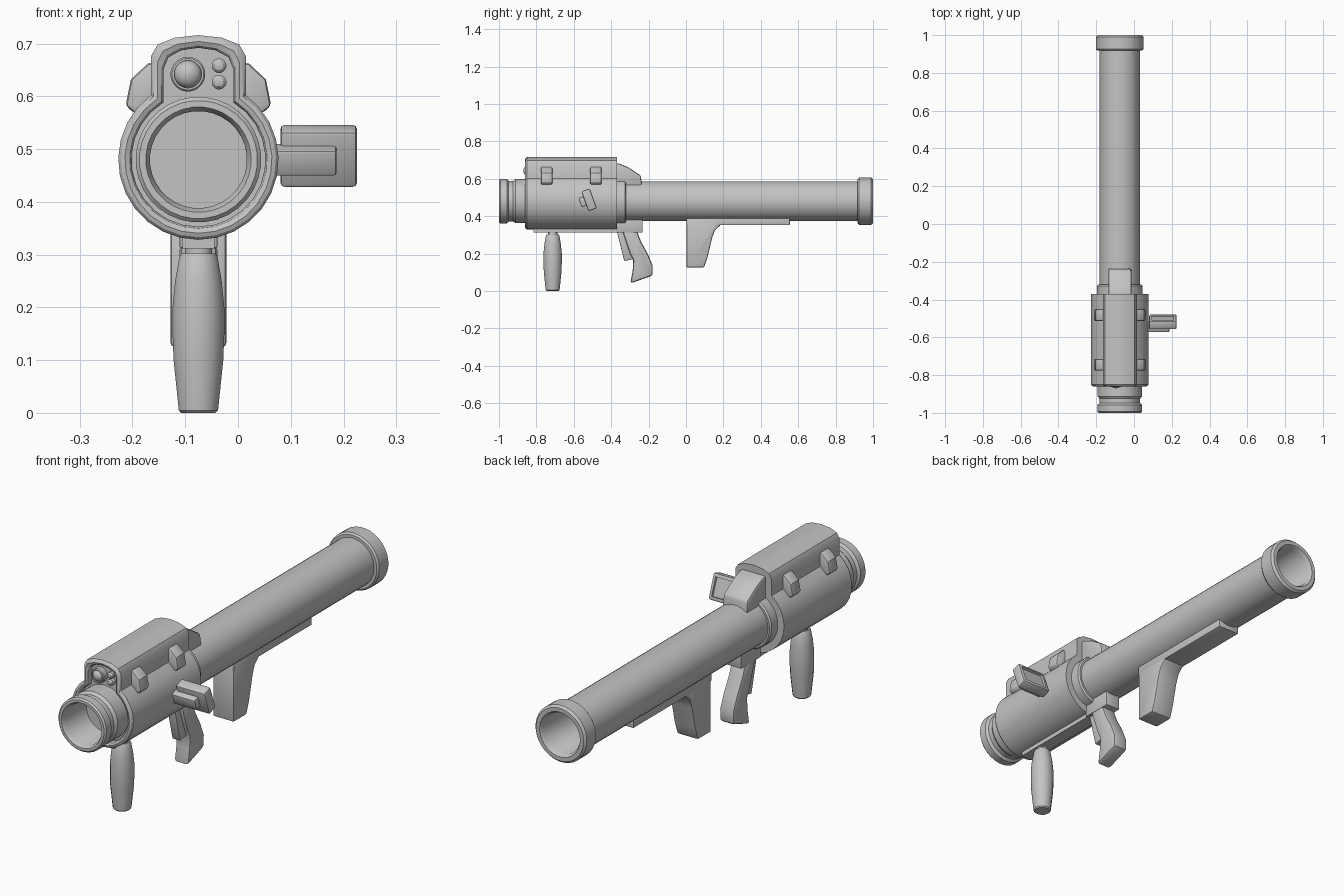
import bpy, bmesh, math
from mathutils import Matrix, Vector

if "Cube" in bpy.data.objects:
    bpy.data.objects.remove(bpy.data.objects["Cube"])

AX, AZ = -0.075, 0.48          # tube axis

grey = bpy.data.materials.new("grey metal")
grey.diffuse_color = (0.55, 0.55, 0.55, 1)
grey.use_nodes = True
grey.node_tree.nodes["Principled BSDF"].inputs["Base Color"].default_value = grey.diffuse_color


def finish(name, bm, angle=32):
    bmesh.ops.remove_doubles(bm, verts=bm.verts, dist=1e-5)
    bmesh.ops.recalc_face_normals(bm, faces=bm.faces)
    me = bpy.data.meshes.new(name)
    bm.to_mesh(me)
    bm.free()
    me.materials.append(grey)
    me.shade_smooth()
    me.set_sharp_from_angle(angle=math.radians(angle))
    ob = bpy.data.objects.new(name, me)
    bpy.context.collection.objects.link(ob)
    return ob


def loft(bm, rings, cap=True):
    """Bridge closed rings of points and cap both ends."""
    vs = [[bm.verts.new(p) for p in r] for r in rings]
    n = len(vs[0])
    for a, b in zip(vs, vs[1:]):
        for i in range(n):
            j = (i + 1) % n
            bm.faces.new((a[i], a[j], b[j], b[i]))
    if cap:
        bm.faces.new(vs[0])
        bm.faces.new(vs[-1])


def lathe(name, prof, centre, axis='Y', n=32):
    """Revolve (position, radius) pairs; end rings are capped flat."""
    bm = bmesh.new()
    rings = []
    for t, r in prof:
        ring = []
        for i in range(n):
            a = 2 * math.pi * (i + 0.5) / n
            u, v = r * math.cos(a), r * math.sin(a)
            ring.append((centre[0] + u, t, centre[1] + v) if axis == 'Y'
                        else (centre[0] + u, centre[1] + v, t))
        rings.append(ring)
    loft(bm, rings)
    return finish(name, bm)


def soften(bm, width):
    bmesh.ops.recalc_face_normals(bm, faces=bm.faces)
    edges = [e for e in bm.edges if e.calc_face_angle(0) > math.radians(40)]
    bmesh.ops.bevel(bm, geom=edges, offset=width, segments=2, profile=0.5,
                    affect='EDGES', clamp_overlap=True)


def prism(name, pts, axis, lo, hi, bevel=0.0):
    """Extrude a profile: (y, z) along X or (x, z) along Y."""
    bm = bmesh.new()
    loft(bm, [[(t, a, b) if axis == 'X' else (a, t, b) for a, b in pts]
              for t in (lo, hi)])
    if bevel:
        soften(bm, bevel)
    return finish(name, bm)


def rect(a0, a1, b0, b1):
    return [(a0, b0), (a1, b0), (a1, b1), (a0, b1)]


# launch tube with hollow ends, grooved muzzle and rear collar
lathe("tube", [
    (-0.6, 0.092), (-0.985, 0.092), (-1.0, 0.1), (-1.0, 0.112), (-0.993, 0.119),
    (-0.958, 0.119), (-0.948, 0.108), (-0.925, 0.108), (-0.912, 0.118),
    (-0.8, 0.118), (-0.8, 0.107), (0.918, 0.107), (0.918, 0.12), (0.926, 0.127),
    (0.99, 0.127), (1.0, 0.118), (1.0, 0.1), (0.985, 0.091), (0.6, 0.091)], (AX, AZ))
lathe("tube_band", [(-0.4, 0.121), (-0.327, 0.121), (-0.32, 0.115), (-0.32, 0.1)],
      (AX, AZ))


# housing: keyhole section with a rounded rim and a recessed front panel
def keyhole(r, w, top):
    a0 = math.acos(w / r)
    sweep = math.pi + 2 * a0
    pts = [(r * math.cos(a0 - sweep * i / 22), r * math.sin(a0 - sweep * i / 22))
           for i in range(23)]
    return pts + [(-w, top - 0.04), (-0.86 * w, top - 0.018), (-0.5 * w, top - 0.005),
                  (0, top), (0.5 * w, top - 0.005), (0.86 * w, top - 0.018),
                  (w, top - 0.04)]


outer, inner = keyhole(0.152, 0.09, 0.236), keyhole(0.127, 0.066, 0.212)


def section(y, f):
    return [(AX + a[0] * (1 - f) + b[0] * f, y, AZ + a[1] * (1 - f) + b[1] * f)
            for a, b in zip(outer, inner)]


bm = bmesh.new()
loft(bm, [section(-0.37, 0), section(-0.85, 0), section(-0.857, 0.2),
          section(-0.86, 0.5), section(-0.856, 0.85), section(-0.85, 1),
          section(-0.835, 1)])
finish("housing", bm)

# optics on the front panel
LENS = (-0.095, 0.642)
lathe("lens_ring", [(-0.82, 0.033), (-0.858, 0.033), (-0.862, 0.03), (-0.862, 0.026),
                    (-0.85, 0.026)], LENS, n=24)
lathe("lens", [(-0.84, 0.026)] + [(-0.85 - 0.02 * math.sin(a), 0.026 * math.cos(a))
               for a in (0, 0.4, 0.8, 1.2, 1.5)], LENS, n=24)
for i, z in enumerate((0.627, 0.658)):
    lathe(f"small_lens_{i}", [(-0.82, 0.014), (-0.853, 0.014), (-0.859, 0.009),
                              (-0.861, 0.002)], (-0.036, z), n=16)

# side lugs, mirrored about the tube axis
lug = [(0.08, 0.185), (0.096, 0.182), (0.128, 0.152), (0.138, 0.102),
       (0.12, 0.087), (0.08, 0.09)]
for side in (-1, 1):
    for y in (-0.745, -0.482):
        prism(f"lug_{side}_{y}", [(AX + side * x, AZ + z) for x, z in lug],
              'Y', y - 0.031, y + 0.031, 0.008)

# sloped block behind the housing
prism("rear_block", [(-0.39, 0.56), (-0.39, 0.682), (-0.36, 0.682), (-0.31, 0.662),
                     (-0.242, 0.618), (-0.236, 0.57), (-0.236, 0.56)],
      'X', -0.136, -0.014, 0.012)

# side sight: arm plus tilted eyepiece with a recessed screen
TILT = Matrix.Rotation(math.radians(20), 4, 'X')


def tilted_box(name, centre, size, bevel, screen=False):
    bm = bmesh.new()
    bmesh.ops.create_cube(bm, size=1)
    bmesh.ops.scale(bm, vec=size, verts=bm.verts)
    soften(bm, bevel)
    if screen:
        face = max((f for f in bm.faces if f.normal.y > 0.9),
                   key=lambda f: f.calc_area())
        bmesh.ops.inset_region(bm, faces=[face], thickness=0.01)
        push = bmesh.ops.inset_region(bm, faces=[face], thickness=0.001)
        bmesh.ops.translate(bm, vec=(0, -0.01, 0), verts=face.verts)
    bmesh.ops.transform(bm, matrix=Matrix.Translation(Vector(centre)) @ TILT,
                        verts=bm.verts)
    finish(name, bm)


tilted_box("eyepiece", (0.153, -0.518, 0.487), (0.145, 0.048, 0.113), 0.008, True)
tilted_box("sight_arm", (0.116, -0.545, 0.48), (0.142, 0.045, 0.052), 0.006)

# under rail, grip mount, trigger and pistol grip
prism("under_rail", rect(-0.815, -0.36, 0.312, 0.35), 'X', AX - 0.03, AX + 0.03)
prism("grip_mount", rect(-0.375, -0.232, 0.312, 0.4), 'X', AX - 0.036, AX + 0.036, 0.004)
prism("trigger", [(-0.37, 0.32), (-0.33, 0.16), (-0.28, 0.17), (-0.28, 0.32)],
      'X', AX - 0.02, AX + 0.02, 0.004)
prism("pistol_grip", [(-0.34, 0.32), (-0.3, 0.2), (-0.282, 0.165), (-0.285, 0.11),
                      (-0.298, 0.04), (-0.179, 0.082), (-0.178, 0.135),
                      (-0.205, 0.2), (-0.24, 0.262), (-0.262, 0.32)],
      'X', AX - 0.036, AX + 0.036, 0.012)

# front handle
lathe("front_handle", [(0.0, 0.033), (0.005, 0.038), (0.1, 0.048), (0.15, 0.05),
                       (0.2, 0.05), (0.25, 0.045), (0.295, 0.037), (0.302, 0.033),
                       (0.302, 0.026), (0.34, 0.026)], (AX, -0.713), 'Z', 16)

# shoulder rest and its plate
prism("shoulder_rest", [(0.002, 0.39), (0.002, 0.125), (0.096, 0.125), (0.115, 0.18),
                        (0.14, 0.285), (0.155, 0.325), (0.185, 0.352), (0.185, 0.39)],
      'X', AX - 0.053, AX + 0.053, 0.008)
prism("rest_plate", rect(0.002, 0.555, 0.352, 0.392), 'X', AX - 0.053, AX + 0.053, 0.003)
